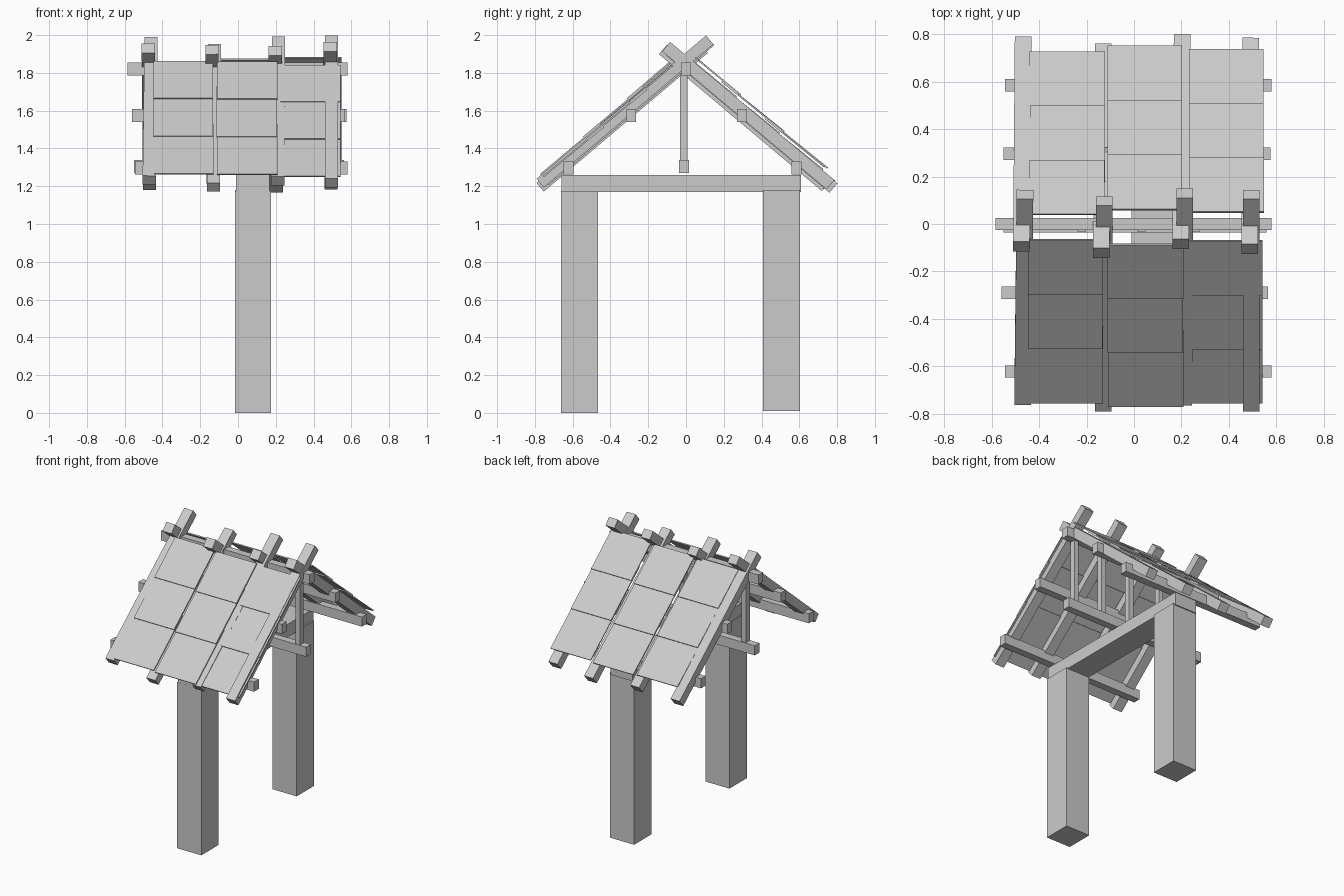
import bpy, bmesh, random
from mathutils import Vector, Matrix

random.seed(4)
wood = bpy.data.materials.new("grey_wood")
wood.diffuse_color = (0.6, 0.6, 0.6, 1)


def bar(name, a, b, width, thick):
    """Box running from a to b; width is measured sideways, thick across it."""
    a, b = Vector(a), Vector(b)
    d = (b - a).normalized()
    ref = Vector((0, 1, 0)) if abs(d.x) > 0.9 else Vector((1, 0, 0))
    side = (ref - d * ref.dot(d)).normalized()
    up = side.cross(d)
    rot = Matrix((side, d, up)).transposed().to_4x4()
    size = Matrix.Diagonal((width, (b - a).length, thick, 1))
    bm = bmesh.new()
    bmesh.ops.create_cube(bm, size=1, matrix=Matrix.Translation((a + b) / 2) @ rot @ size)
    bmesh.ops.recalc_face_normals(bm, faces=bm.faces)
    me = bpy.data.meshes.new(name)
    bm.to_mesh(me)
    bm.free()
    me.materials.append(wood)
    bpy.context.collection.objects.link(bpy.data.objects.new(name, me))


# two thick posts and the tie beam across them
bar("front_post", (0.08, -0.563, 0), (0.08, -0.563, 1.175), 0.19, 0.195)
bar("back_post", (0.08, 0.505, 0.01), (0.08, 0.505, 1.18), 0.19, 0.195)
bar("tie_beam", (0.078, -0.66, 1.215), (0.078, 0.61, 1.215), 0.175, 0.09)

# long beams along x: name, x start, x end, y, z
for name, x0, x1, y, z in [
        ("ridge_beam", -0.585, 0.58, 0.0, 1.82),
        ("front_purlin", -0.56, 0.565, -0.29, 1.575),
        ("back_purlin", -0.55, 0.575, 0.297, 1.575),
        ("front_wall_plate", -0.545, 0.58, -0.622, 1.297),
        ("back_wall_plate", -0.545, 0.58, 0.585, 1.297),
        ("centre_sill", -0.55, 0.56, -0.01, 1.305)]:
    bar(name, (x0, y, z), (x1, y, z), 0.052, 0.068)

# slim uprights between sill and ridge
for x in (-0.46, -0.22, 0.03, 0.26, 0.49):
    bar("king_post", (x, -0.012, 1.33), (x, -0.012, 1.80), 0.035, 0.04)

# crossed rafters: x low, x high, y low, y high, height shift
for xl, xh, yl, yh, dz in [(-0.47, -0.46, -0.745, 0.125, -0.007),
                           (-0.13, -0.125, -0.772, 0.097, -0.022),
                           (0.21, 0.215, -0.747, 0.13, -0.01),
                           (0.495, 0.495, -0.772, 0.125, 0.0)]:
    bar("front_rafter", (xl, yl, 1.869 + 0.845 * yl + dz),
        (xh, yh, 1.869 + 0.845 * yh + dz), 0.07, 0.06)
for xl, xh, yl, yh, dz in [(-0.468, -0.475, 0.77, -0.095, 0.0),
                           (-0.13, -0.138, 0.74, -0.122, -0.03),
                           (0.203, 0.197, 0.78, -0.085, -0.005),
                           (0.493, 0.488, 0.765, -0.105, 0.0)]:
    bar("back_rafter", (xl, yl, 1.851 - 0.84 * yl + dz),
        (xh, yh, 1.851 - 0.84 * yh + dz), 0.07, 0.065)

# roof boards: three overlapping rows in three columns per slope
# name, x start, x end, (y, z) at the top, (y, z) at the eave
for name, x0, x1, top, eave in [
        ("front_roof_board", -0.445, -0.13, (-0.065, 1.868), (-0.755, 1.268)),
        ("front_roof_board", -0.11, 0.21, (-0.085, 1.864), (-0.77, 1.266)),
        ("front_roof_board", 0.222, 0.54, (-0.07, 1.848), (-0.755, 1.256)),
        ("back_roof_board", -0.44, -0.122, (0.04, 1.866), (0.725, 1.292)),
        ("back_roof_board", -0.11, 0.205, (0.06, 1.88), (0.75, 1.30)),
        ("back_roof_board", 0.23, 0.545, (0.05, 1.89), (0.735, 1.305))]:
    t, e = Vector((0, *top)), Vector((0, *eave))
    for row in range(3):
        hi = t.lerp(e, max(row / 3 - 0.13, 0))
        lo = t.lerp(e, (row + 1) / 3)
        hi.z -= 0.012 if row else 0.004
        x = (x0 + x1) / 2 + random.uniform(-0.003, 0.003)
        drop = Vector((x, 0, -0.004))
        bar(name, lo + drop, hi + drop, x1 - x0, 0.008)
